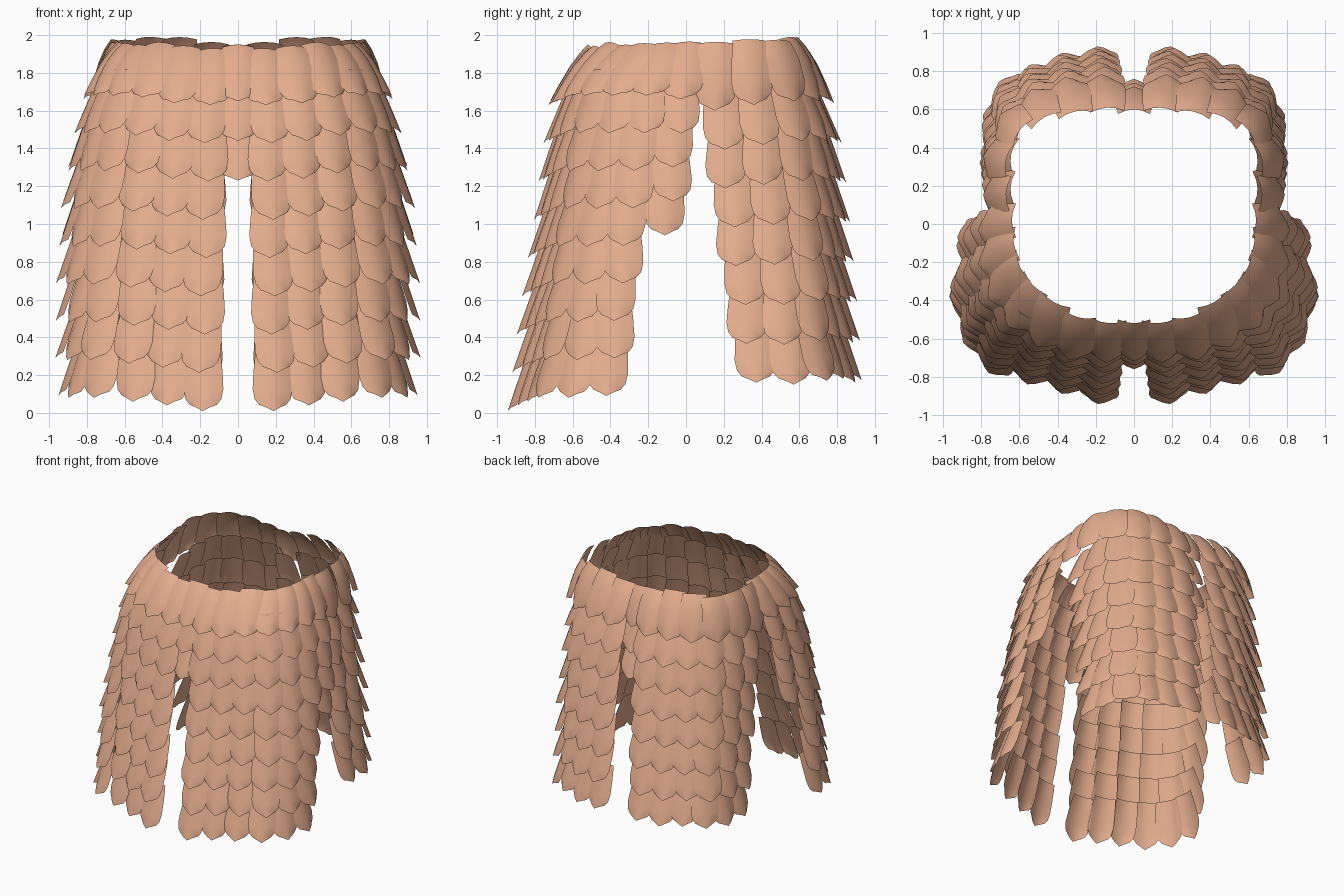
import bpy
import math
import random
from mathutils import Vector

if "Cube" in bpy.data.objects:
    bpy.data.objects.remove(bpy.data.objects["Cube"])

random.seed(4)

skin = bpy.data.materials.new("warm tan")
skin.diffuse_color = (0.77, 0.415, 0.268, 1)
skin.use_nodes = True
skin.node_tree.nodes["Principled BSDF"].inputs["Base Color"].default_value = skin.diffuse_color


def add_scale(verts, faces, root, tip, tangent, width, arch=0.0):
    """One curved scale: narrow root, wide middle, pointed lower edge."""
    down = tip - root
    t = tangent.normalized()
    n = t.cross(Vector((0, 0, 1)))
    n = (n - down.normalized() * n.dot(down.normalized())).normalized()
    base = len(verts)
    across = (-1, -0.5, 0, 0.5, 1)
    stations = ((0, 0.42), (0.16, 0.46), (0.4, 0.50), (0.72, 0.53),
                (0.9, 0.48), (1, 0.36))
    for s, half in stations:
        lift = arch * math.sin(math.pi * s ** 0.75)
        for c in across:
            drop = s * (1 - 0.12 * abs(c))
            bulge = 0.025 * (1 - c * c) - 0.025 + lift
            verts.append(root + down * drop + t * (c * half * width) + n * bulge)
    for r in range(len(stations) - 1):
        for k in range(4):
            a = base + r * 5 + k
            faces.append((a, a + 5, a + 6, a + 1))


def make_object(name, verts, faces, mirrored):
    mesh = bpy.data.meshes.new(name)
    mesh.from_pydata(verts, [], faces)
    mesh.materials.append(skin)
    obj = bpy.data.objects.new(name, mesh)
    bpy.context.collection.objects.link(obj)
    for p in mesh.polygons:
        p.use_smooth = True
    if mirrored:
        m = obj.modifiers.new("mirror", 'MIRROR')
        m.use_mirror_merge = False
    return obj


def column_tips(col):
    """Tips of one column, evenly spaced from its top to its bottom."""
    root, top, bottom, rows, swell = col
    top, bottom = Vector(top), Vector(bottom)
    out = Vector((top.x, top.y, 0)).normalized()
    tips = []
    for r in range(rows):
        f = r / (rows - 1)
        tips.append(top.lerp(bottom, f) + out * (swell * 4 * f * (1 - f)))
    return tips


def build_panel(name, cols, sign, width=0.2, length=0.34):
    verts, faces = [], []
    tips = [column_tips(c) for c in cols]
    for k, col in enumerate(cols):
        for r, tip in enumerate(tips[k]):
            # the sideways direction follows the neighbouring columns
            lo, hi = max(k - 1, 0), min(k + 1, len(cols) - 1)
            a = tips[lo][min(r, len(tips[lo]) - 1)]
            b = tips[hi][min(r, len(tips[hi]) - 1)]
            t = (b - a) * sign
            t.z = 0
            if k == 0:
                t = t.normalized() + Vector((sign, 0, 0))
            t.normalize()
            n = t.cross(Vector((0, 0, 1)))
            shift = t * (0.012 if r % 2 else -0.012)
            place = tip + shift + n * random.uniform(-0.006, 0.006)
            if r == 0:
                root = Vector(col[0]) + Vector((0, 0, random.uniform(-0.012, 0.012)))
                add_scale(verts, faces, root, place, t, width * 1.05, 0.02)
            else:
                inward = 0.145 if r == 1 else 0.118
                root = tip + Vector((0, 0, length)) - n * inward
                add_scale(verts, faces, root, place, t, width)
    return make_object(name, verts, faces, True)


# Each column: root on the waist, top tip, bottom tip, rows, outward swell
front = [
    ((0.13, -0.52, 1.94), (0.16, -0.73, 1.63), (0.20, -0.945, 0.01), 9, 0),
    ((0.29, -0.49, 1.95), (0.35, -0.71, 1.64), (0.39, -0.89, 0.04), 9, 0),
    ((0.42, -0.41, 1.96), (0.52, -0.64, 1.67), (0.57, -0.84, 0.06), 9, 0.01),
    ((0.53, -0.32, 1.96), (0.67, -0.53, 1.68), (0.77, -0.77, 0.08), 9, 0.03),
    ((0.60, -0.22, 1.96), (0.77, -0.38, 1.68), (0.90, -0.61, 0.08), 9, 0.05),
    ((0.63, -0.10, 1.96), (0.82, -0.20, 1.68), (0.955, -0.41, 0.09), 9, 0.065),
    ((0.64, 0.02, 1.96), (0.82, -0.02, 1.66), (0.935, -0.10, 0.94), 5, 0.02),
]
back = [
    ((0.14, 0.61, 1.97), (0.16, 0.79, 1.64), (0.205, 0.935, 0.17), 8, 0.02),
    ((0.31, 0.59, 1.98), (0.35, 0.77, 1.65), (0.39, 0.89, 0.16), 8, 0.02),
    ((0.47, 0.56, 1.98), (0.53, 0.71, 1.65), (0.56, 0.83, 0.18), 8, 0.02),
    ((0.60, 0.49, 1.98), (0.69, 0.58, 1.65), (0.72, 0.74, 0.17), 8, 0.015),
    ((0.67, 0.34, 1.98), (0.78, 0.37, 1.63), (0.80, 0.56, 0.15), 8, 0.005),
    ((0.67, 0.16, 1.97), (0.79, 0.165, 1.60), (0.805, 0.36, 0.16), 8, 0),
]
build_panel("front_panels", front, 1)
build_panel("back_panels", back, -1, width=0.205)

# Short centre columns that close the panels above the front and back slits
for name, y, sign in (("front_centre", -1, 1), ("back_centre", 1, -1)):
    verts, faces = [], []
    side = Vector((sign, 0, 0))
    for r in range(3):
        tip = Vector((0, y * (0.72 + 0.02 * r), 1.65 - 0.21 * r))
        inner = (0.2 if y < 0 else 0.12) if r == 0 else 0.115
        root = tip + Vector((0, -y * inner, 0.3))
        add_scale(verts, faces, root, tip, side, 0.2, 0.015 if r == 0 else 0)
    make_object(name, verts, faces, False)
